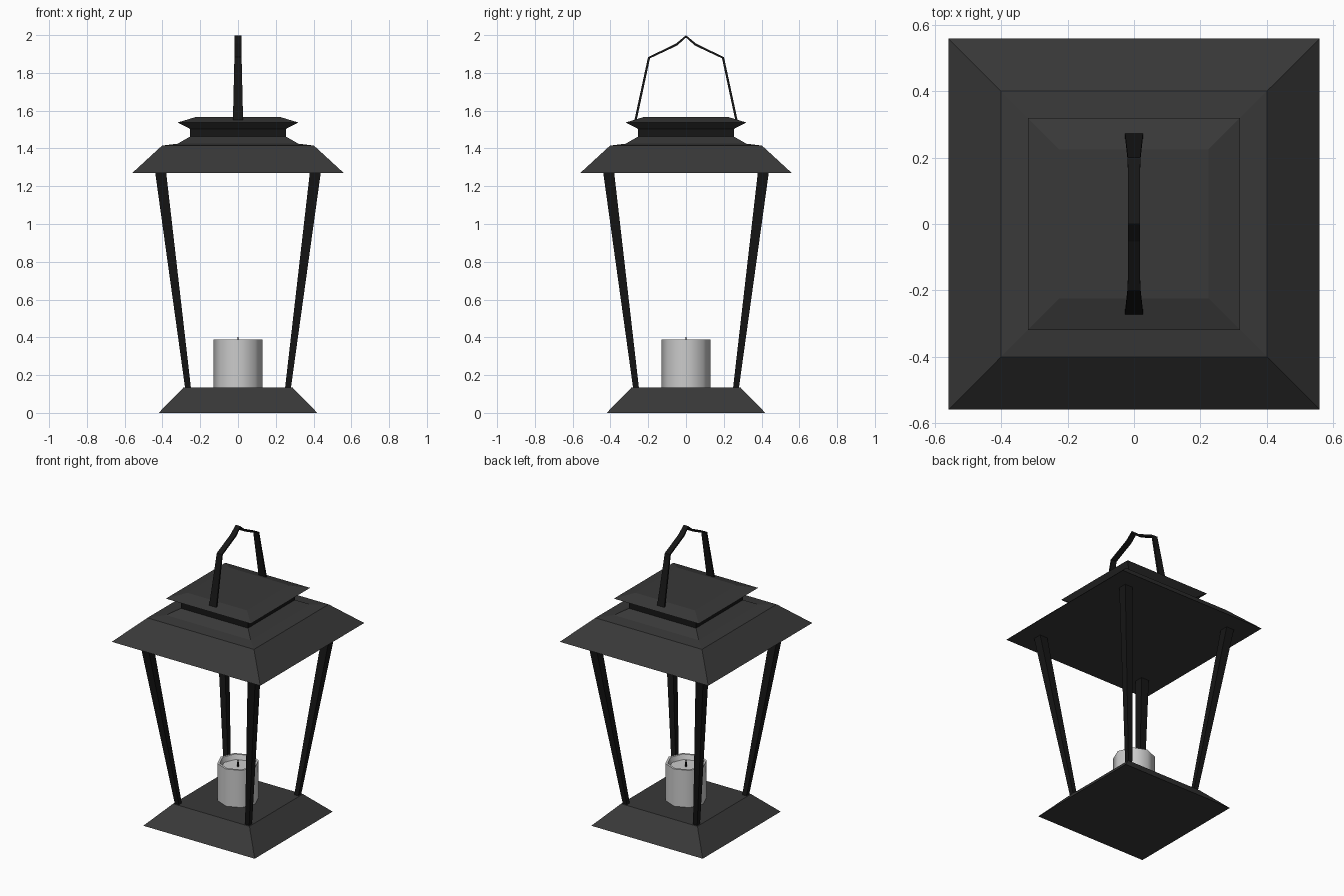
import bpy, bmesh, math
from mathutils import Vector

if "Cube" in bpy.data.objects:
    bpy.data.objects.remove(bpy.data.objects["Cube"])


def material(name, v):
    m = bpy.data.materials.new(name)
    m.diffuse_color = (v, v, v, 1)
    m.use_nodes = True
    m.node_tree.nodes["Principled BSDF"].inputs["Base Color"].default_value = m.diffuse_color
    return m


METAL = material("dark_metal", 0.04)
BLACK = material("black_metal", 0.008)
WAX = material("wax", 0.75)


def loft(name, rings, mats, dark_bands=()):
    """Skin a list of closed rings, capping both ends."""
    bm = bmesh.new()
    loops = [[bm.verts.new(p) for p in ring] for ring in rings]
    n = len(loops[0])
    for k, (a, b) in enumerate(zip(loops, loops[1:])):
        for i in range(n):
            j = (i + 1) % n
            f = bm.faces.new((a[i], a[j], b[j], b[i]))
            f.material_index = 1 if k in dark_bands else 0
    bm.faces.new(loops[0][::-1])
    bm.faces.new(loops[-1])
    bmesh.ops.recalc_face_normals(bm, faces=bm.faces)
    me = bpy.data.meshes.new(name)
    bm.to_mesh(me)
    bm.free()
    for m in mats:
        me.materials.append(m)
    ob = bpy.data.objects.new(name, me)
    bpy.context.collection.objects.link(ob)
    return ob


def square(h, z, cx=0, cy=0):
    return [(cx + sx * h, cy + sy * h, z)
            for sx, sy in ((-1, -1), (1, -1), (1, 1), (-1, 1))]


def circle(r, z, n=8):
    return [(r * math.cos(2 * math.pi * i / n), r * math.sin(2 * math.pi * i / n), z)
            for i in range(n)]


# Base and stepped roof
loft("base", [square(0.42, 0), square(0.288, 0.135)], [METAL])
roof = [(0.56, 1.27), (0.402, 1.415), (0.32, 1.425), (0.253, 1.463),
        (0.253, 1.503), (0.32, 1.537), (0.225, 1.566)]
loft("roof", [square(h, z) for h, z in roof], [METAL, BLACK], dark_bands=(3,))

# Four leaning, tapered corner posts
for sx in (-1, 1):
    for sy in (-1, 1):
        loft("corner_post", [square(0.0155, 0.135, sx * 0.265, sy * 0.265),
                             square(0.029, 1.27, sx * 0.409, sy * 0.409)], [BLACK])

# Carrying handle: flat strip swept along a bent path (y, z, half width in x)
half = [(-0.268, 1.545, 0.027), (-0.196, 1.88, 0.019), (-0.05, 1.95, 0.018)]
path = half + [(0, 1.993, 0.018)] + [(-y, z, w) for y, z, w in reversed(half)]
pts = [Vector((y, z)) for y, z, _ in path]
rings = []
for i, (p, (_, _, w)) in enumerate(zip(pts, path)):
    d = (pts[min(i + 1, len(pts) - 1)] - pts[max(i - 1, 0)]).normalized()
    nrm = Vector((-d.y, d.x)) * 0.006
    a, b = p + nrm, p - nrm
    rings.append([(-w, a.x, a.y), (w, a.x, a.y), (w, b.x, b.y), (-w, b.x, b.y)])
loft("handle", rings, [BLACK])

# Candle with a sunken top, and its wick
candle = loft("candle", [circle(0.13, 0.135), circle(0.13, 0.388),
                         circle(0.115, 0.388), circle(0.105, 0.355)], [WAX])
bpy.context.view_layer.objects.active = candle
candle.select_set(True)
bpy.ops.object.shade_smooth_by_angle(angle=math.radians(50))
loft("wick", [square(0.004, 0.355), square(0.003, 0.403)], [BLACK])
